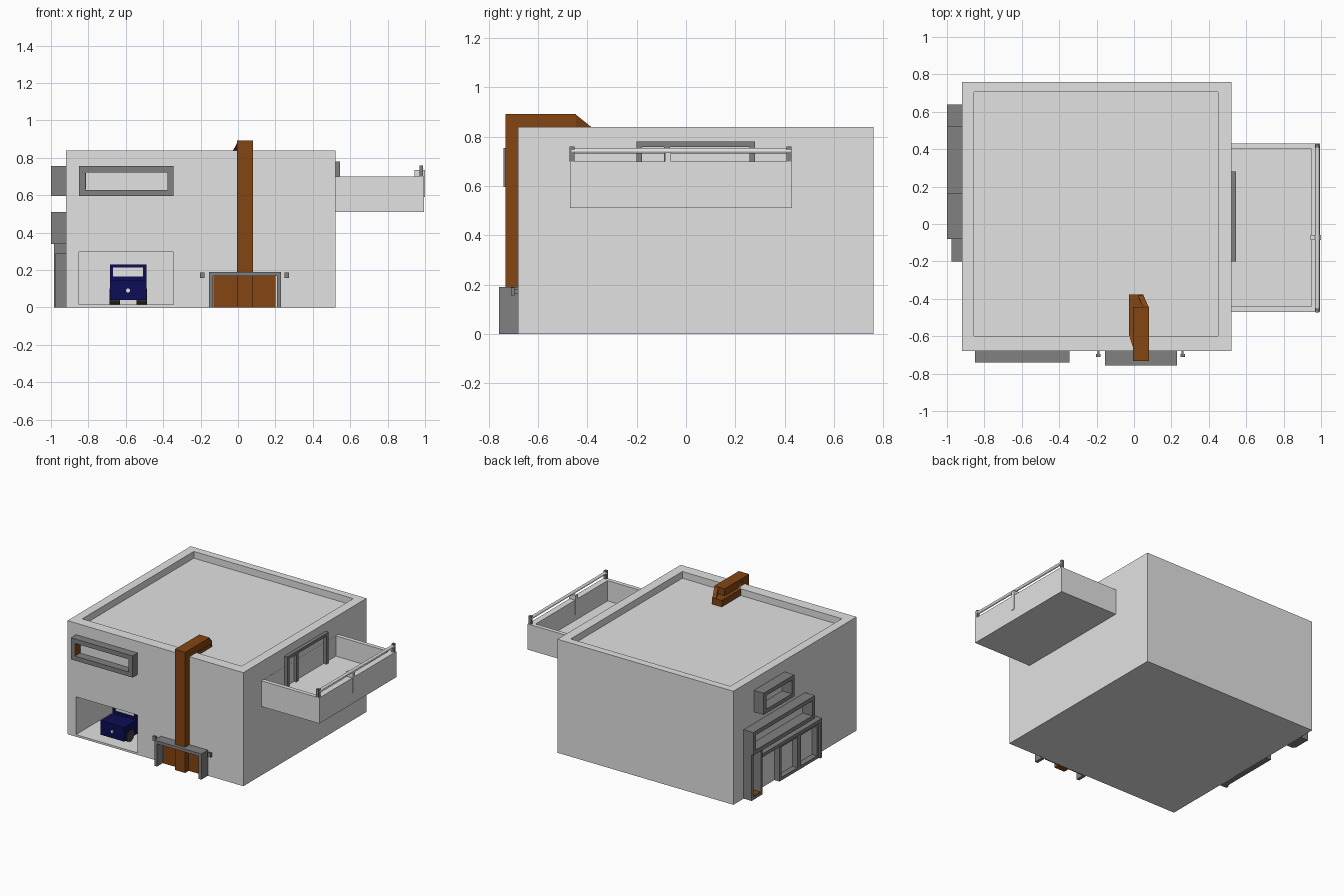
import bpy, bmesh, math
from mathutils import Matrix, Vector

if "Cube" in bpy.data.objects:
    bpy.data.objects.remove(bpy.data.objects["Cube"])


def material(name, rgb):
    m = bpy.data.materials.new(name)
    m.diffuse_color = (*rgb, 1)
    m.use_nodes = True
    m.node_tree.nodes["Principled BSDF"].inputs["Base Color"].default_value = m.diffuse_color
    return m


WALL = material("pale wall", (0.76, 0.76, 0.76))
GREY = material("frame grey", (0.22, 0.22, 0.22))
WOOD = material("brown wood", (0.23, 0.06, 0.006))
NAVY = material("navy paint", (0.004, 0.004, 0.095))
TYRE = material("tyre grey", (0.06, 0.055, 0.05))
WHITE = material("white glass", (0.95, 0.95, 0.95))


def finish(name, bm, mat):
    bmesh.ops.recalc_face_normals(bm, faces=bm.faces[:])
    me = bpy.data.meshes.new(name)
    bm.to_mesh(me)
    bm.free()
    me.materials.append(mat)
    ob = bpy.data.objects.new(name, me)
    bpy.context.collection.objects.link(ob)
    return ob


def boxes(name, mat, *specs):
    """Each spec is x0, x1, y0, y1, z0, z1; all go into one object."""
    bm = bmesh.new()
    for x0, x1, y0, y1, z0, z1 in specs:
        m = Matrix.Translation(((x0 + x1) / 2, (y0 + y1) / 2, (z0 + z1) / 2)) \
            @ Matrix.Diagonal((x1 - x0, y1 - y0, z1 - z0, 1))
        bmesh.ops.create_cube(bm, size=1, matrix=m)
    return finish(name, bm, mat)


def cylinder(name, mat, centre, radius, depth, axis, sides=20):
    bm = bmesh.new()
    rot = Vector((0, 0, 1)).rotation_difference(Vector(axis)).to_matrix().to_4x4()
    bmesh.ops.create_cone(bm, cap_ends=True, segments=sides, radius1=radius, radius2=radius,
                          depth=depth, matrix=Matrix.Translation(centre) @ rot)
    return finish(name, bm, mat)


def hull(name, mat, points):
    bm = bmesh.new()
    for p in points:
        bm.verts.new(p)
    bmesh.ops.convex_hull(bm, input=bm.verts[:])
    return finish(name, bm, mat)


def frame(name, facing, d0, d1, a0, a1, z0, z1, t, sill=True):
    """Rectangular frame, d = depth range, a = range along the wall."""
    bars = [(a0, a0 + t, z0, z1), (a1 - t, a1, z0, z1), (a0 + t, a1 - t, z1 - t, z1)]
    if sill:
        bars.append((a0 + t, a1 - t, z0, z0 + t))
    if facing == 'x':
        specs = [(d0, d1, a, b, c, d) for a, b, c, d in bars]
    else:
        specs = [(a, b, d0, d1, c, d) for a, b, c, d in bars]
    return boxes(name, GREY, *specs)


def cut(target, *spec):
    c = boxes("cutter", WALL, spec)
    c.hide_render = True
    c.hide_viewport = True
    mod = target.modifiers.new("cut", 'BOOLEAN')
    mod.operation = 'DIFFERENCE'
    mod.solver = 'EXACT'
    mod.object = c


# House block with sunken roof and garage opening
house = boxes("house_body", WALL, (-0.92, 0.52, -0.68, 0.76, 0, 0.84))
cut(house, -0.855, 0.45, -0.60, 0.705, 0.79, 1.0)
cut(house, -0.85, -0.345, -0.80, -0.10, 0.015, 0.295)

# Balcony tray, bracket and handrail
balcony = boxes("balcony", WALL, (0.515, 0.995, -0.47, 0.43, 0.51, 0.70))
cut(balcony, 0.521, 0.95, -0.44, 0.40, 0.55, 0.9)
boxes("balcony_bracket", WALL, (0.945, 1.0, -0.085, -0.06, 0.59, 0.735))
boxes("balcony_rail_posts", GREY, *[(0.97, 0.99, y, y + 0.02, 0.70, 0.76) for y in (-0.472, 0.408)])
cylinder("balcony_handrail", WALL, (0.98, -0.02, 0.742), 0.011, 0.89, (0, 1, 0), 12)

# Balcony door
frame("balcony_door_frame", 'x', 0.515, 0.545, -0.20, 0.28, 0.55, 0.78, 0.022, sill=False)
boxes("balcony_door_post", GREY, (0.515, 0.54, -0.09, -0.065, 0.55, 0.76))

# Front upper window with a brown lining on one reveal
frame("front_window_frame", 'y', -0.74, -0.675, -0.85, -0.345, 0.595, 0.755, 0.033)
boxes("front_window_lining", WOOD, (-0.817, -0.814, -0.735, -0.681, 0.63, 0.72))

# Entrance: door, canopy and a lamp on each side
boxes("front_door", WOOD, (-0.13, 0.20, -0.69, -0.675, 0, 0.17))
frame("door_canopy", 'y', -0.757, -0.675, -0.155, 0.23, 0, 0.19, 0.022, sill=False)
for i, x in enumerate((-0.19, 0.26)):
    boxes(f"door_lamp_{i}", GREY, (x - 0.012, x + 0.012, -0.71, -0.695, 0.157, 0.188),
          (x - 0.005, x + 0.005, -0.70, -0.675, 0.165, 0.18))

# Wooden beam that climbs the front and folds over the roof
boxes("beam_upright", WOOD, (-0.005, 0.08, -0.732, -0.675, 0, 0.84))
boxes("beam_top", WOOD, (-0.005, 0.08, -0.732, -0.445, 0.84, 0.892))
boxes("beam_lower", WOOD, (-0.028, 0.05, -0.60, -0.378, 0.79, 0.838))
hull("beam_return", WOOD, [(x + s, y, z) for s in (0, 0.03)
                           for x, y, z in ((0.05, -0.447, 0.89), (0.05, -0.447, 0.84),
                                           (0.02, -0.38, 0.836), (0.02, -0.38, 0.80))])
hull("beam_fold", WOOD, [(x + s, y, z) for s in (0, 0.03)
                         for x, y, z in ((-0.005, -0.66, 0.88), (-0.005, -0.60, 0.842),
                                         (-0.028, -0.59, 0.836), (-0.028, -0.54, 0.80))])

# Left side: small window, long window with a leg, sliding doors
frame("side_small_window", 'x', -1.0, -0.915, 0.16, 0.52, 0.595, 0.755, 0.03)
frame("side_long_window", 'x', -1.0, -0.915, -0.08, 0.64, 0.34, 0.51, 0.03)
frame("side_tall_window", 'x', -0.985, -0.915, 0.51, 0.64, 0.0, 0.36, 0.022)
boxes("side_tall_window_sill", WOOD, (-0.983, -0.921, 0.533, 0.617, 0.022, 0.026))
frame("side_door_frame", 'x', -0.975, -0.915, -0.20, 0.52, 0, 0.29, 0.024, sill=False)
for i, y in enumerate((-0.18, 0.05)):
    frame(f"sliding_door_{i}", 'x', -0.962, -0.915, y, y + 0.23, 0.0, 0.268, 0.022)

# Car parked in the garage
boxes("car_body", NAVY, (-0.685, -0.49, -0.63, -0.27, 0.04, 0.145))
boxes("car_cab", NAVY,
      *[(x, x + 0.018, y, y + 0.02, 0.14, 0.23) for x in (-0.685, -0.508) for y in (-0.49, -0.29)],
      (-0.685, -0.49, -0.49, -0.27, 0.214, 0.23), (-0.667, -0.508, -0.49, -0.47, 0.14, 0.165))
boxes("car_windscreen", WHITE, (-0.667, -0.508, -0.482, -0.478, 0.165, 0.214))
cylinder("car_headlight", WHITE, (-0.588, -0.632, 0.09), 0.011, 0.012, (0, 1, 0), 12)
for i, (x, y) in enumerate([(x, y) for x in (-0.66, -0.515) for y in (-0.56, -0.34)]):
    cylinder(f"car_wheel_{i}", TYRE, (x, y, 0.058), 0.042, 0.056, (1, 0, 0))
